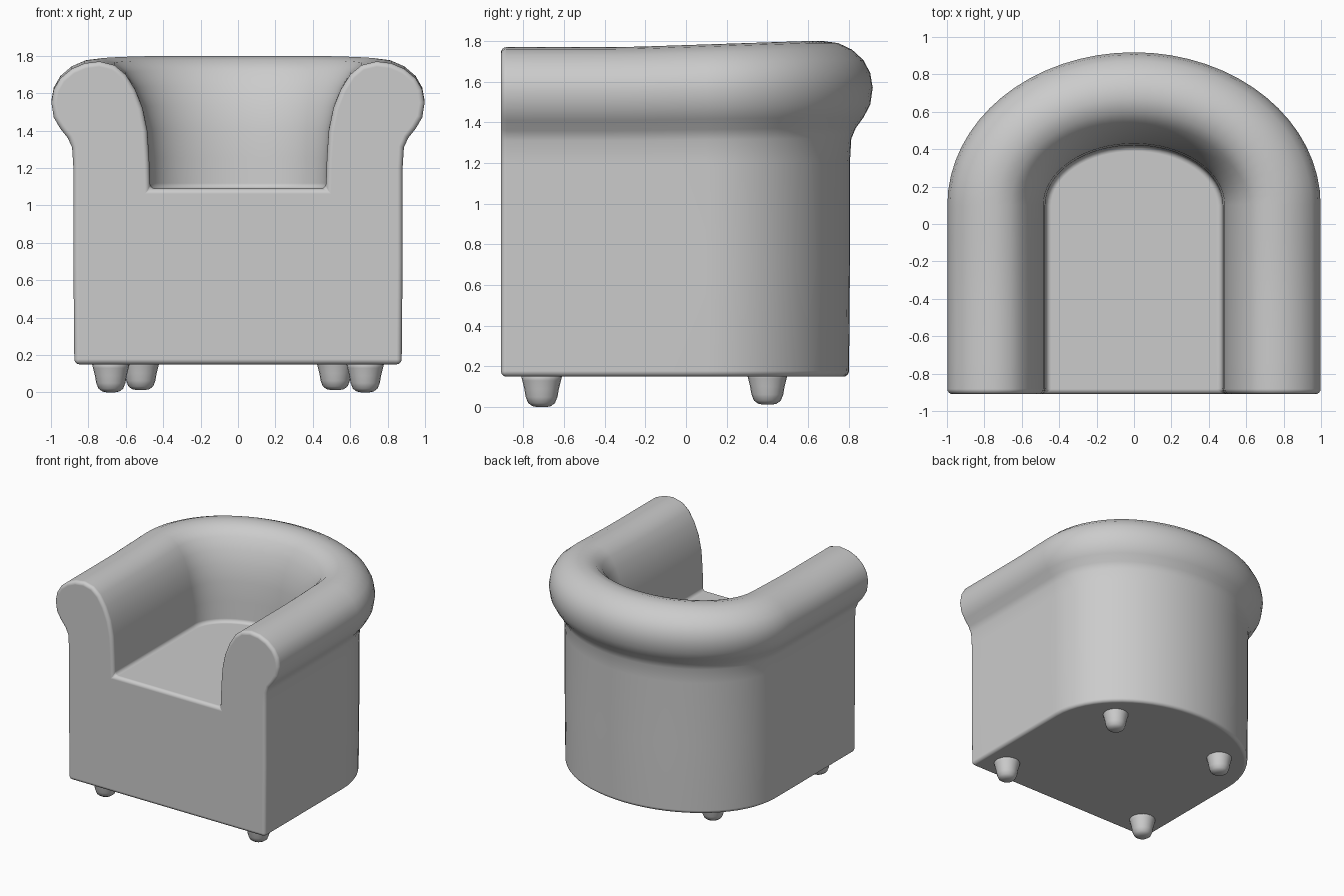
import bpy, bmesh, math

if "Cube" in bpy.data.objects:
    bpy.data.objects.remove(bpy.data.objects["Cube"])

# One upholstery colour
fabric = bpy.data.materials.new("plain grey")
fabric.use_nodes = True
grey = (0.6, 0.6, 0.6, 1)
fabric.diffuse_color = grey
fabric.node_tree.nodes["Principled BSDF"].inputs["Base Color"].default_value = grey

FRONT, BEND = -0.91, 0.1
SEAT_Z, BASE_Z = 1.09, 0.15


def finish(name, bm):
    bmesh.ops.recalc_face_normals(bm, faces=bm.faces)
    mesh = bpy.data.meshes.new(name)
    bm.to_mesh(mesh)
    bm.free()
    mesh.materials.append(fabric)
    obj = bpy.data.objects.new(name, mesh)
    bpy.context.collection.objects.link(obj)
    for p in mesh.polygons:
        p.use_smooth = True
    return obj


# Arm section (half width, height): inner wall, rolled top, outer wall
section = [(0.47, SEAT_Z), (0.475, 1.25), (0.485, 1.4), (0.51, 1.52),
           (0.55, 1.62), (0.6, 1.7), (0.66, 1.75), (0.74, 1.77),
           (0.82, 1.76), (0.89, 1.73), (0.95, 1.68), (0.985, 1.62),
           (0.998, 1.55), (0.985, 1.47), (0.95, 1.41), (0.91, 1.36),
           (0.887, 1.31), (0.88, 1.2), (0.88, 0.7), (0.875, BASE_Z)]


def station(w, z, side, y, angle):
    """Point of the section on a straight arm or on the curved back."""
    if angle is None:
        x = side * w
    else:
        x = w * math.cos(angle)
        y = BEND + (0.95 * w - 0.13) * math.sin(angle)
    if z > SEAT_Z:
        z += 0.03 * (z - SEAT_Z) / 0.68 * max(0, min(1, (y + 0.3) / 0.9))
    return (x, y, z)


# Horseshoe path: left arm, curved back, right arm
arm_ys = [FRONT + (BEND - FRONT) * i / 6 for i in range(6)]
path = [(1, y, None) for y in arm_ys]
path += [(1, 0, math.pi * i / 32) for i in range(33)]
path += [(-1, y, None) for y in reversed(arm_ys)]

bm = bmesh.new()
rows = [[bm.verts.new(station(w, z, *p)) for w, z in section] for p in path]
for a, b in zip(rows, rows[1:]):
    for i in range(len(section) - 1):
        bm.faces.new((a[i], a[i + 1], b[i + 1], b[i]))
bm.faces.new([r[0] for r in rows])                   # seat
bm.faces.new([r[-1] for r in rows])                  # underside
bm.faces.new(rows[0] + list(reversed(rows[-1])))     # front panel
body = finish("armchair_body", bm)
bevel = body.modifiers.new("soft edges", "BEVEL")
bevel.width = 0.028
bevel.segments = 4
bevel.limit_method = "ANGLE"
bevel.angle_limit = math.radians(50)
bevel.use_clamp_overlap = False
normals = body.modifiers.new("even shading", "WEIGHTED_NORMAL")
normals.keep_sharp = True


# Stubby rounded feet
def foot(name, x, y, lift):
    outline = [(0.105, 0.17), (0.095, 0.13), (0.085, 0.09), (0.078, 0.05),
               (0.066, 0.02), (0.045, 0.005), (0.02, 0)]
    bm = bmesh.new()
    n = 20
    rings = [[bm.verts.new((x + r * math.cos(math.tau * i / n),
                            y + r * math.sin(math.tau * i / n), z + lift))
              for i in range(n)] for r, z in outline]
    for a, b in zip(rings, rings[1:]):
        for i in range(n):
            j = (i + 1) % n
            bm.faces.new((a[i], a[j], b[j], b[i]))
    bm.faces.new(rings[0])
    bm.faces.new(rings[-1])
    finish(name, bm)


for side, label in ((1, "left"), (-1, "right")):
    foot("front_foot_" + label, side * 0.68, -0.71, 0)
    foot("back_foot_" + label, side * 0.52, 0.4, 0.012)
